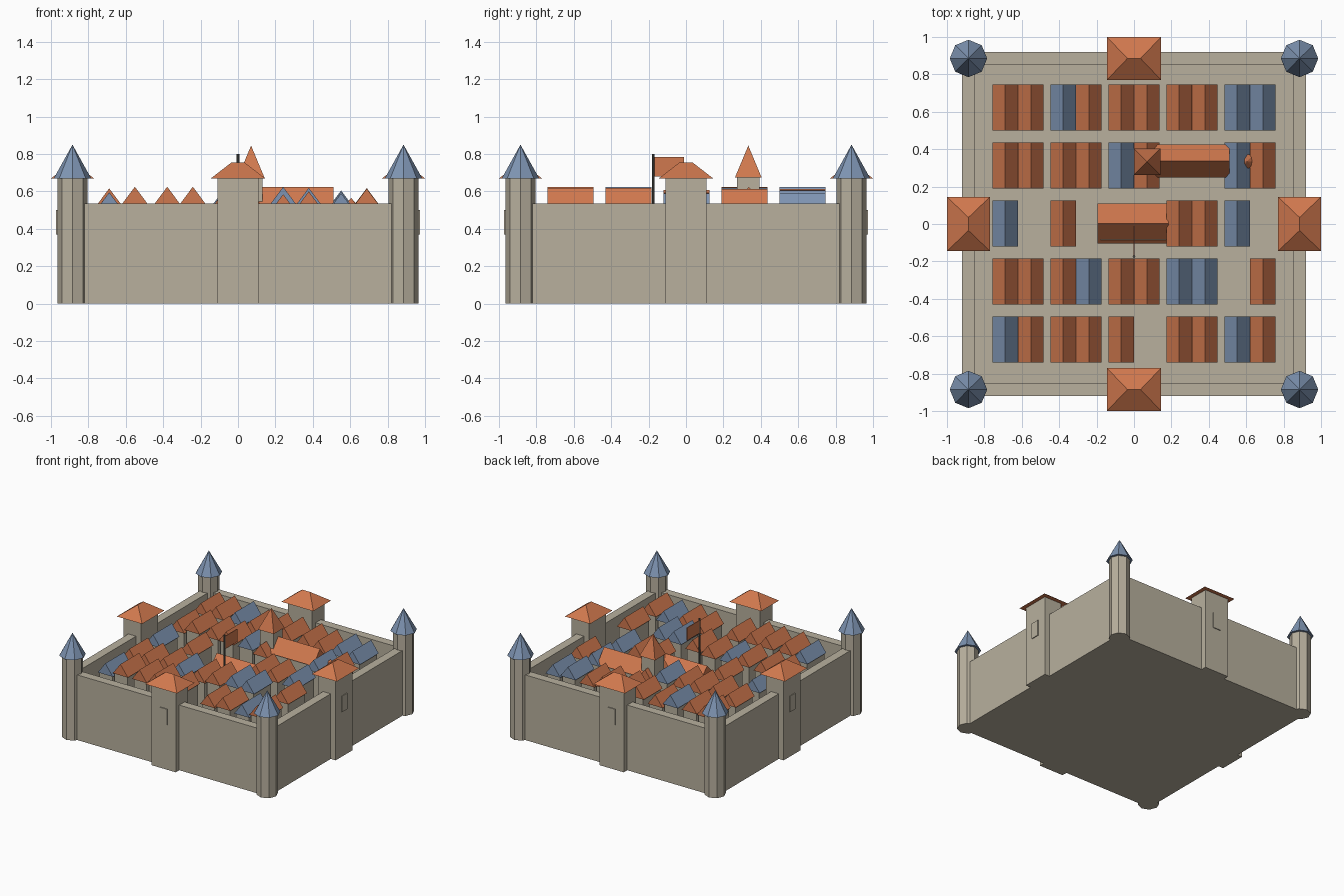
import bpy, bmesh, math, random
from mathutils import Matrix

random.seed(4)
old = bpy.data.objects.get("Cube")
if old:
    bpy.data.objects.remove(old, do_unlink=True)


def material(name, hex_colour):
    def linear(c):
        return c / 12.92 if c <= 0.04045 else ((c + 0.055) / 1.055) ** 2.4
    rgb = [linear(int(hex_colour[i:i + 2], 16) / 255) for i in (0, 2, 4)]
    mat = bpy.data.materials.new(name)
    mat.use_nodes = True
    mat.diffuse_color = (*rgb, 1)
    mat.node_tree.nodes["Principled BSDF"].inputs["Base Color"].default_value = (*rgb, 1)
    return mat


STONE = material("pale_stone", "b8b09e")
TILE = material("orange_tile", "d0784e")
SLATE = material("blue_slate", "7e94b2")
IRON = material("dark_iron", "55554f")


def finish(name, bm, mat, turn=0):
    bmesh.ops.rotate(bm, verts=bm.verts, matrix=Matrix.Rotation(turn, 3, 'Z'))
    bmesh.ops.recalc_face_normals(bm, faces=bm.faces)
    mesh = bpy.data.meshes.new(name)
    bm.to_mesh(mesh)
    bm.free()
    mesh.materials.append(mat)
    obj = bpy.data.objects.new(name, mesh)
    bpy.context.collection.objects.link(obj)
    return obj


def box(name, mat, x, y, z, turn=0):
    """Box from (low, high) ranges, turned about the world centre."""
    bm = bmesh.new()
    bmesh.ops.create_cube(bm, size=1)
    for v in bm.verts:
        v.co = [r[0] if c < 0 else r[1] for c, r in zip(v.co, (x, y, z))]
    return finish(name, bm, mat, turn)


def roof(name, mat, cx, cy, hx, hy, z0, z1, rx=0, ry=0, turn=0):
    """Rectangular eaves rising to a ridge with half-lengths rx, ry."""
    bm = bmesh.new()
    bmesh.ops.create_cube(bm, size=2)
    for v in bm.verts:
        sx, sy, top = v.co.x, v.co.y, v.co.z > 0
        v.co = (cx + sx * (rx if top else hx), cy + sy * (ry if top else hy), z1 if top else z0)
    bmesh.ops.remove_doubles(bm, verts=bm.verts, dist=1e-5)
    return finish(name, bm, mat, turn)


def cone(name, mat, cx, cy, r0, r1, z0, z1, sides=8):
    bm = bmesh.new()
    bmesh.ops.create_cone(bm, cap_ends=True, segments=sides, radius1=r0, radius2=r1, depth=z1 - z0)
    bmesh.ops.translate(bm, verts=bm.verts, vec=(cx, cy, (z0 + z1) / 2))
    return finish(name, bm, mat)


# Ground and the four sides of the town wall, each with a gate tower
box("ground", STONE, (-0.86, 0.86), (-0.86, 0.86), (0, 0.02))
for i, side in enumerate(("front", "left", "back", "right")):
    a = i * math.pi / 2
    box(side + "_wall", STONE, (-0.92, 0.85), (-0.92, -0.85), (0, 0.535), a)
    box(side + "_gate_tower", STONE, (-0.11, 0.11), (-0.965, -0.805), (0, 0.67), a)
    box(side + "_gate_panel", STONE, (-0.035, 0.035), (-0.972, -0.964), (0.37, 0.5), a)
    roof(side + "_gate_roof", TILE, 0, -0.885, 0.145, 0.115, 0.67, 0.755, rx=0.035, turn=a)

# Octagonal corner towers
for sx, x_name in ((-1, "right"), (1, "left")):
    for sy, y_name in ((-1, "front"), (1, "back")):
        label = f"{y_name}_{x_name}_corner_"
        cone(label + "tower", STONE, sx * 0.885, sy * 0.885, 0.08, 0.08, 0, 0.68)
        cone(label + "spire", SLATE, sx * 0.885, sy * 0.885, 0.1, 0, 0.67, 0.85)


# Town houses in blocks of two: o = orange roof, b = blue roof, . = empty plot
def house(name, mat, x, y, ridge):
    eave = ridge - 0.092
    box(name + "_walls", STONE, (x - 0.058, x + 0.058), (y - 0.113, y + 0.113), (0.02, eave + 0.01))
    roof(name + "_roof", mat, x, y, 0.0685, 0.1225, eave, ridge, ry=0.1225)


rows = ("bo oo o. oo bo",
        "oo ob oo bb .o",
        "b. o. .. oo b.",
        "oo oo bo .. bo",
        "oo bo oo oo bb")
front_ridges = iter((0.595, 0.625, 0.625, 0.625, 0.61, 0.585, 0.6, 0.59, 0.615))
for r, row in enumerate(rows):
    for b, block in enumerate(row.split()):
        for k, kind in enumerate(block):
            if kind == ".":
                continue
            ridge = next(front_ridges) if r == 0 else random.uniform(0.585, 0.628)
            x = (b - 2) * 0.31 + (k - 0.5) * 0.137
            house(f"house_{r}_{b}_{k}", TILE if kind == "o" else SLATE,
                  x, (r - 2) * 0.31 + 0.003, ridge)

# Market hall
box("hall_walls", STONE, (-0.18, 0.17), (-0.085, 0.09), (0.02, 0.44))
roof("hall_roof", TILE, -0.005, 0.003, 0.19, 0.106, 0.42, 0.53, rx=0.19)

# Church with steeple and apse
box("church_nave", STONE, (0.1, 0.5), (0.265, 0.41), (0.02, 0.53))
roof("church_roof", TILE, 0.305, 0.336, 0.205, 0.088, 0.515, 0.625, rx=0.205)
box("church_tower", STONE, (0.01, 0.13), (0.273, 0.393), (0.02, 0.68))
roof("church_spire", TILE, 0.07, 0.333, 0.071, 0.071, 0.675, 0.845)
cone("apse_walls", STONE, 0.605, 0.335, 0.03, 0.03, 0.02, 0.53)
cone("apse_roof", TILE, 0.605, 0.335, 0.04, 0, 0.52, 0.565)

# Flag in the square
cone("flag_pole", IRON, 0, -0.175, 0.007, 0.007, 0.02, 0.8)
box("flag", TILE, (-0.003, 0.003), (-0.17, -0.012), (0.68, 0.785))
